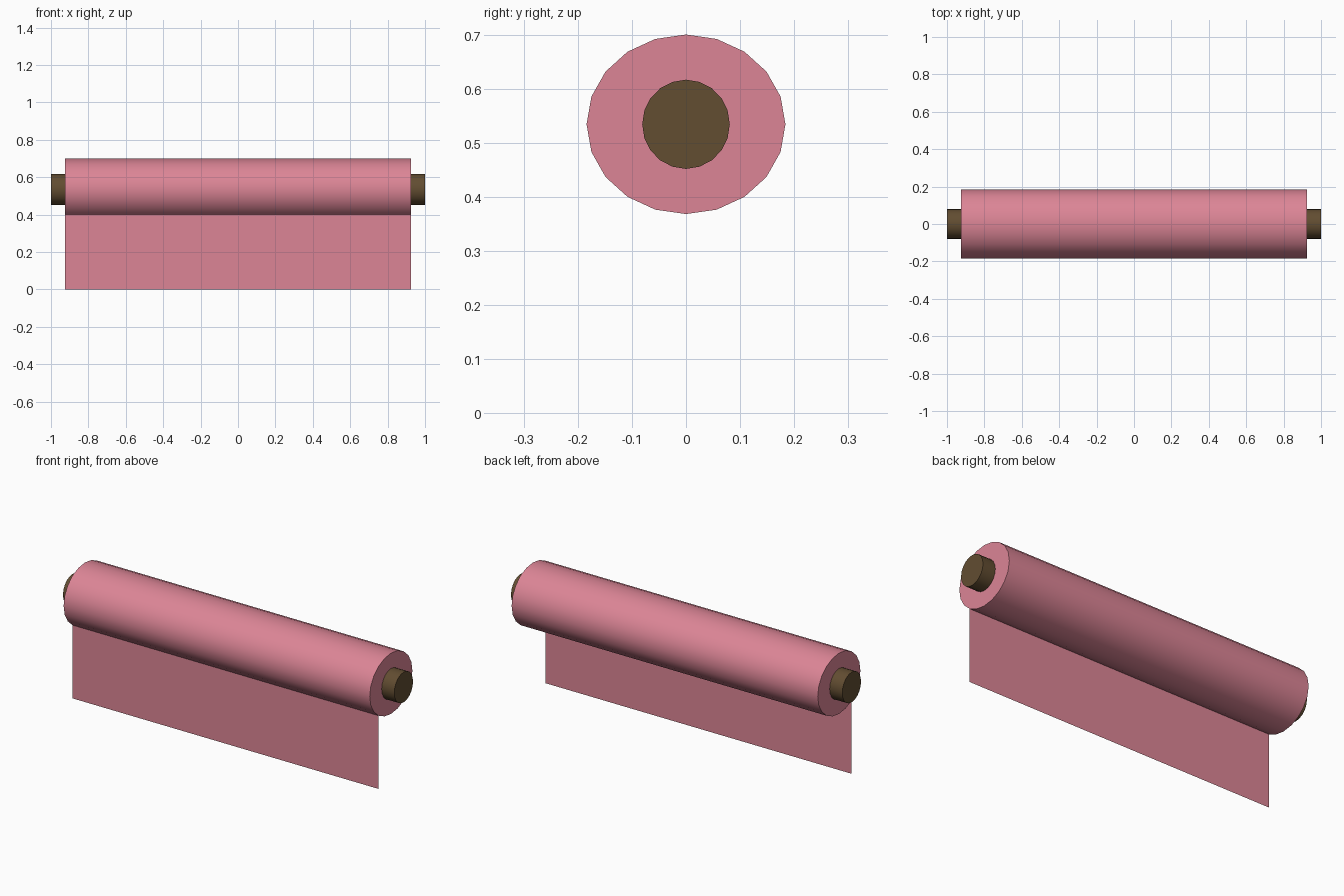
import bpy, math

if "Cube" in bpy.data.objects:
    bpy.data.objects.remove(bpy.data.objects["Cube"])

AXIS_Z = 0.534      # height of the roll's axis
SIDES = 20
HALF_ROLL = 0.924   # half width of the rolled sheet


def material(name, rgb):
    m = bpy.data.materials.new(name)
    m.diffuse_color = (*rgb, 1.0)
    m.use_nodes = True
    m.node_tree.nodes["Principled BSDF"].inputs["Base Color"].default_value = m.diffuse_color
    return m


pink = material("pink paper", (0.716, 0.235, 0.305))
brown = material("brown core", (0.122, 0.074, 0.031))


def bar(name, half_length, ry, rz, mat):
    """Smooth elliptical cylinder along x with flat capped ends."""
    bpy.ops.mesh.primitive_cylinder_add(vertices=SIDES, radius=1, depth=2)
    ob = bpy.context.object
    ob.name = name
    for v in ob.data.vertices:
        x, y, z = v.co
        v.co = (z * half_length, x * ry, y * rz)
    ob.data.update()
    ob.location.z = AXIS_Z
    ob.data.materials.append(mat)
    bpy.ops.object.shade_smooth_by_angle(angle=math.radians(40))
    return ob


# Rolled paper and the core through it
bar("paper_roll", HALF_ROLL, 0.184, 0.166, pink)
bar("core", 1.0, 0.081, 0.0825, brown)

# Hanging sheet: thin plane dropping from a lower front edge of the roll
a = math.radians(54)
y = -0.184 * math.cos(a)
top = AXIS_Z - 0.166 * math.sin(a)
mesh = bpy.data.meshes.new("hanging_sheet")
mesh.from_pydata([(-HALF_ROLL, y, 0), (HALF_ROLL, y, 0),
                  (HALF_ROLL, y, top), (-HALF_ROLL, y, top)],
                 [], [(0, 1, 2, 3)])
mesh.materials.append(pink)
sheet = bpy.data.objects.new("hanging_sheet", mesh)
bpy.context.collection.objects.link(sheet)
